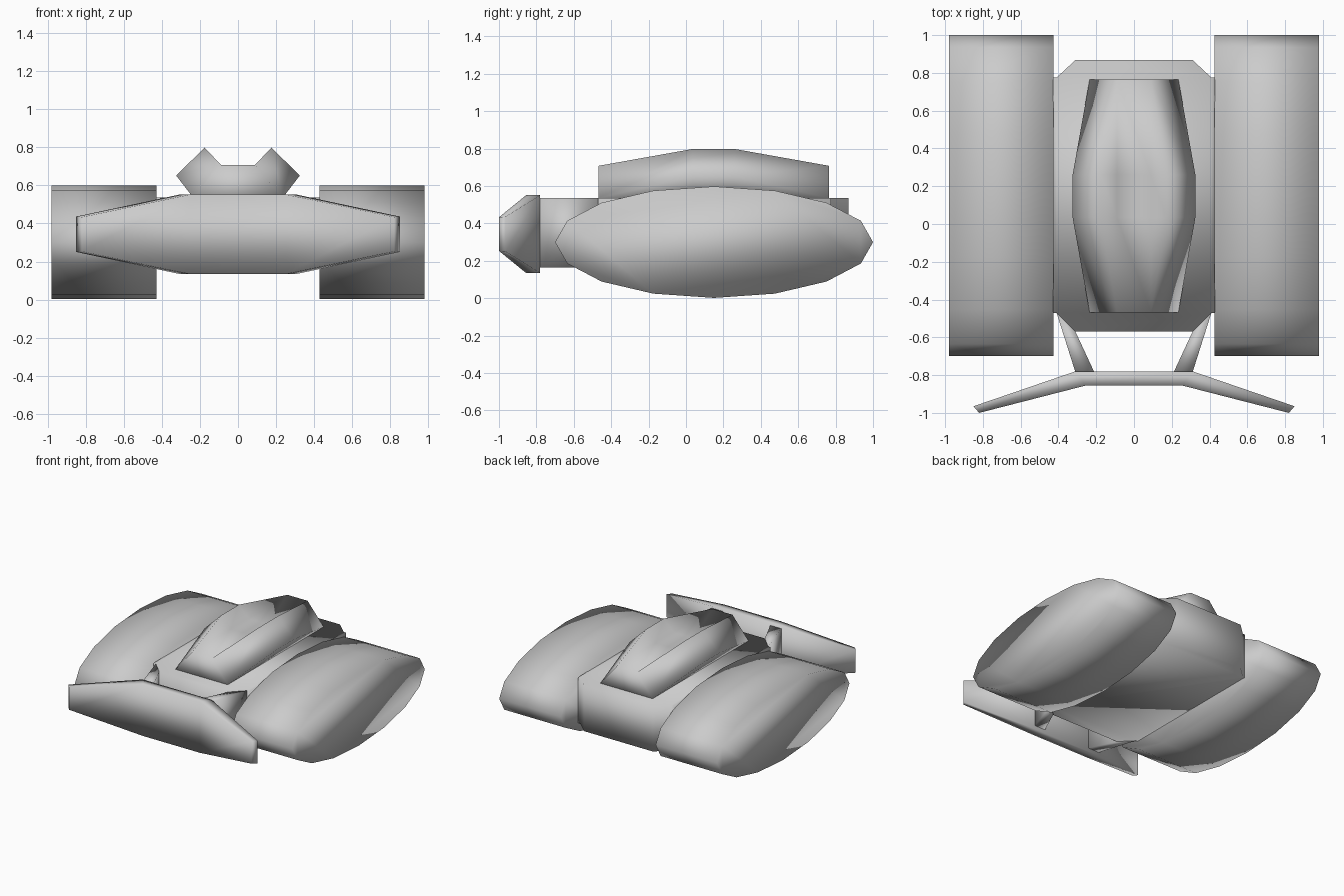
import bpy, bmesh, math

if "Cube" in bpy.data.objects:
    bpy.data.objects.remove(bpy.data.objects["Cube"])


def make_object(name, bm):
    """Weld, fix normals, smooth and link a finished bmesh."""
    bmesh.ops.remove_doubles(bm, verts=bm.verts, dist=0.0005)
    bmesh.ops.recalc_face_normals(bm, faces=bm.faces)
    for f in bm.faces:
        f.smooth = True
    mesh = bpy.data.meshes.new(name)
    bm.to_mesh(mesh)
    bm.free()
    ob = bpy.data.objects.new(name, mesh)
    bpy.context.collection.objects.link(ob)
    return ob


def loft(name, rings):
    """Skin a list of equal-length closed rings and cap both ends."""
    bm = bmesh.new()
    rows = [[bm.verts.new(p) for p in ring] for ring in rings]
    n = len(rows[0])
    for a, b in zip(rows, rows[1:]):
        for i in range(n):
            j = (i + 1) % n
            bm.faces.new((a[i], a[j], b[j], b[i]))
    bm.faces.new(rows[0])
    bm.faces.new(rows[-1])
    return make_object(name, bm)


def prism(name, plan, z0, z1):
    return loft(name, [[(x, y, z) for x, y in plan] for z in (z0, z1)])


# Track pods: 16-sided flattened cylinders
angles = [2 * math.pi * i / 16 for i in range(16)]
for side, label in ((-1, "left"), (1, "right")):
    loft(label + "_track", [[(side * x, 0.15 + 0.85 * math.cos(a), 0.3 + 0.298 * math.sin(a))
                             for a in angles] for x in (0.427, 0.98)])
    # Arm from the hull corner to the blade
    arm = [(0.41, -0.47), (0.31, -0.57), (0.21, -0.785), (0.31, -0.785)]
    prism(label + "_blade_arm", [(side * x, y) for x, y in arm], 0.165, 0.535)

# Hull: chamfered plan with slightly raised side plates
half = [(0.31, -0.57), (0.41, -0.47), (0.43, -0.47), (0.43, 0.775), (0.41, 0.775), (0.31, 0.868)]
prism("hull", half + [(-x, y) for x, y in reversed(half)], 0.165, 0.535)


# Cabin: tapered block whose sloping sides bulge out in the middle
def cabin_ring(y, bulge):
    pts = [(0.235, 0.535), (0.235 + 0.09 * bulge, 0.535 + 0.117 * bulge),
           (0.09 + 0.085 * bulge, 0.708 + 0.09 * bulge), (0.09, 0.708)]
    pts += [(-x, z) for x, z in reversed(pts)]
    return [(x, y, z) for x, z in pts]


loft("cabin", [cabin_ring(-0.468, 0), cabin_ring(0.035, 1),
               cabin_ring(0.26, 1), cabin_ring(0.765, 0)])


# Front blade: straight middle with swept, narrowing wings
def blade_ring(s, xf, yf, xb, yb, hf, hb):
    c = 0.343
    return [(s * xf, yf, c - hf), (s * xf, yf, c + hf),
            (s * xb, yb, c + hb), (s * xb, yb, c - hb)]


tip = (0.82, -1.0, 0.85, -0.965, 0.09, 0.093)
knee = (0.255, -0.855, 0.31, -0.78, 0.208, 0.208)
loft("front_blade", [blade_ring(-1, *tip), blade_ring(-1, *knee),
                     blade_ring(1, *knee), blade_ring(1, *tip)])
